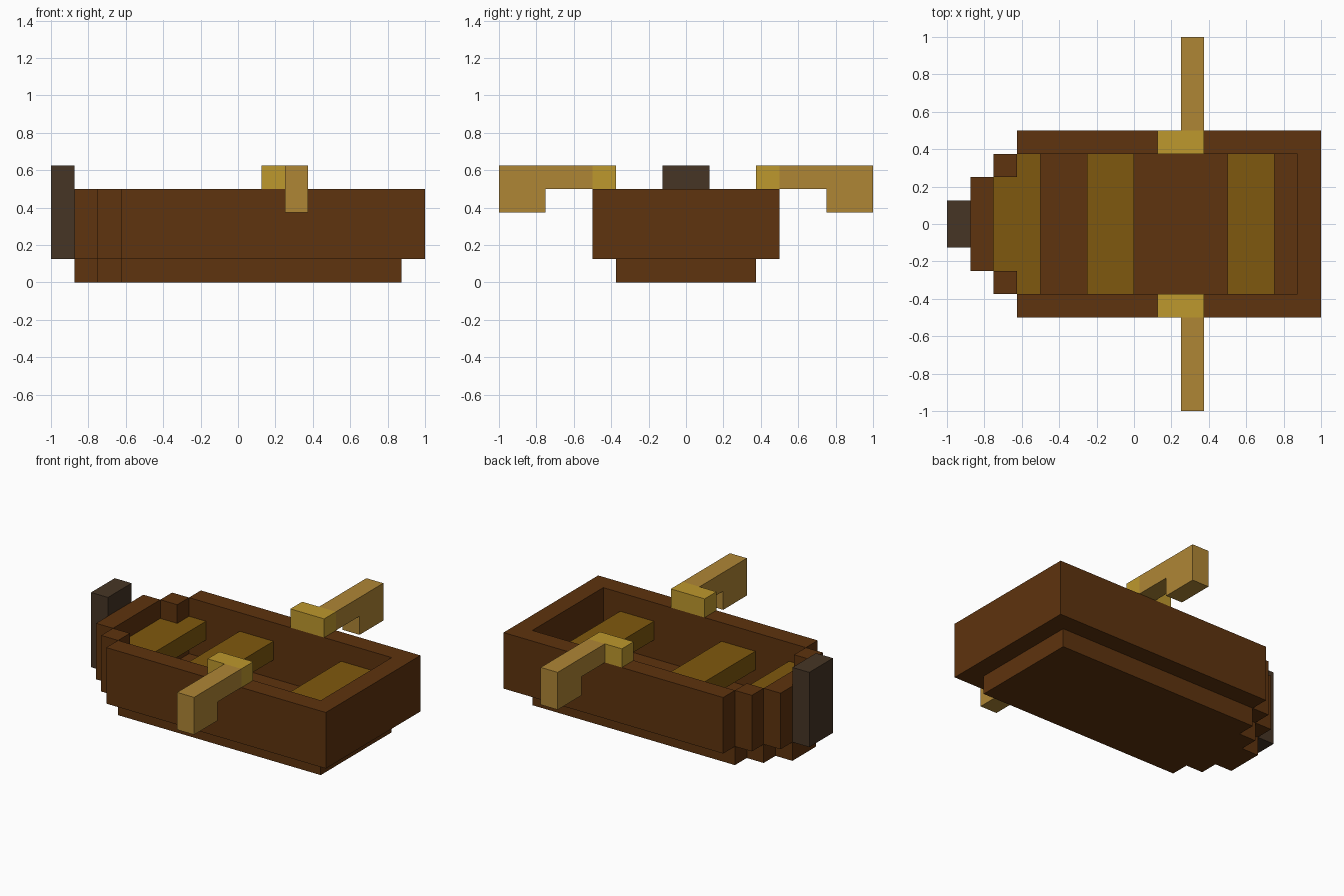
import bpy
import bmesh
from mathutils import Vector

cube = bpy.data.objects.get("Cube")
if cube:
    bpy.data.objects.remove(cube, do_unlink=True)

U = 0.125  # one grid step; all sizes below are in these steps


def material(name, rgb):
    lin = [((c / 255 + 0.055) / 1.055) ** 2.4 if c > 10 else c / 255 / 12.92 for c in rgb]
    mat = bpy.data.materials.new(name)
    mat.diffuse_color = (*lin, 1)
    mat.use_nodes = True
    bsdf = mat.node_tree.nodes["Principled BSDF"]
    bsdf.inputs["Base Color"].default_value = (*lin, 1)
    bsdf.inputs["Roughness"].default_value = 0.8
    return mat


dark_wood = material("dark_wood", (94, 51, 14))
bench_wood = material("bench_wood", (127, 88, 14))
oar_wood = material("oar_wood", (175, 134, 53))
grip_wood = material("grip_wood", (190, 152, 45))
post_wood = material("post_wood", (70, 53, 37))


def prism(name, outline, lo, hi, mat, axis="z"):
    """Extrude an outline along z (outline is x, y) or along x (outline is y, z)."""
    bm = bmesh.new()
    if axis == "z":
        pts, push = [(a, b, lo) for a, b in outline], (0, 0, hi - lo)
    else:
        pts, push = [(lo, a, b) for a, b in outline], (hi - lo, 0, 0)
    face = bm.faces.new([bm.verts.new(Vector(p) * U) for p in pts])
    out = bmesh.ops.extrude_face_region(bm, geom=[face])
    moved = [g for g in out["geom"] if isinstance(g, bmesh.types.BMVert)]
    bmesh.ops.translate(bm, verts=moved, vec=Vector(push) * U)
    bmesh.ops.recalc_face_normals(bm, faces=bm.faces)
    mesh = bpy.data.meshes.new(name)
    bm.to_mesh(mesh)
    bm.free()
    mesh.materials.append(mat)
    obj = bpy.data.objects.new(name, mesh)
    bpy.context.collection.objects.link(obj)
    return obj


def box(name, x, y, z, mat):
    return prism(name, [(x[0], y[0]), (x[1], y[0]), (x[1], y[1]), (x[0], y[1])], *z, mat)


def mirrored(half):
    """Complete an outline drawn on the +y side."""
    return half + [(x, -y) for x, y in reversed(half)]


# Hull: stepped floor slab, U-shaped side walls with transom, stepped bow
prism("hull_floor", mirrored([(7, 3), (-5, 3), (-5, 2), (-6, 2), (-6, 1), (-7, 1)]),
      0, 1, dark_wood)
prism("hull_walls", mirrored([(7, 3), (-5, 3), (-5, 4), (8, 4)])[:4]
      + [(8, -4), (-5, -4), (-5, -3), (7, -3)], 1, 4, dark_wood)
box("bow_board", (-7, -6), (-2, 2), (1, 4), dark_wood)
box("bow_post", (-8, -7), (-1, 1), (1, 5), post_wood)

# Benches spanning the hull, the first one narrowed to fit the bow
prism("bow_bench", mirrored([(-4, 3), (-5, 3), (-5, 2), (-6, 2)]), 2, 3, bench_wood)
box("middle_bench", (-2, 0), (-3, 3), (2, 3), bench_wood)
box("stern_bench", (4, 6), (-3, 3), (2, 3), bench_wood)

# Paired parts: bow corner blocks and oars
for side, s in (("left", 1), ("right", -1)):
    box(f"bow_corner_{side}", (-6, -5), sorted((2 * s, 3 * s)), (1, 4), dark_wood)
    box(f"oar_grip_{side}", (1, 3), sorted((3 * s, 4 * s)), (4, 5), grip_wood)
    # Shaft with its blade turned down at the outer end
    prism(f"oar_{side}", [(4 * s, 4), (6 * s, 4), (6 * s, 3), (8 * s, 3), (8 * s, 5), (4 * s, 5)],
          2, 3, oar_wood, axis="x")
